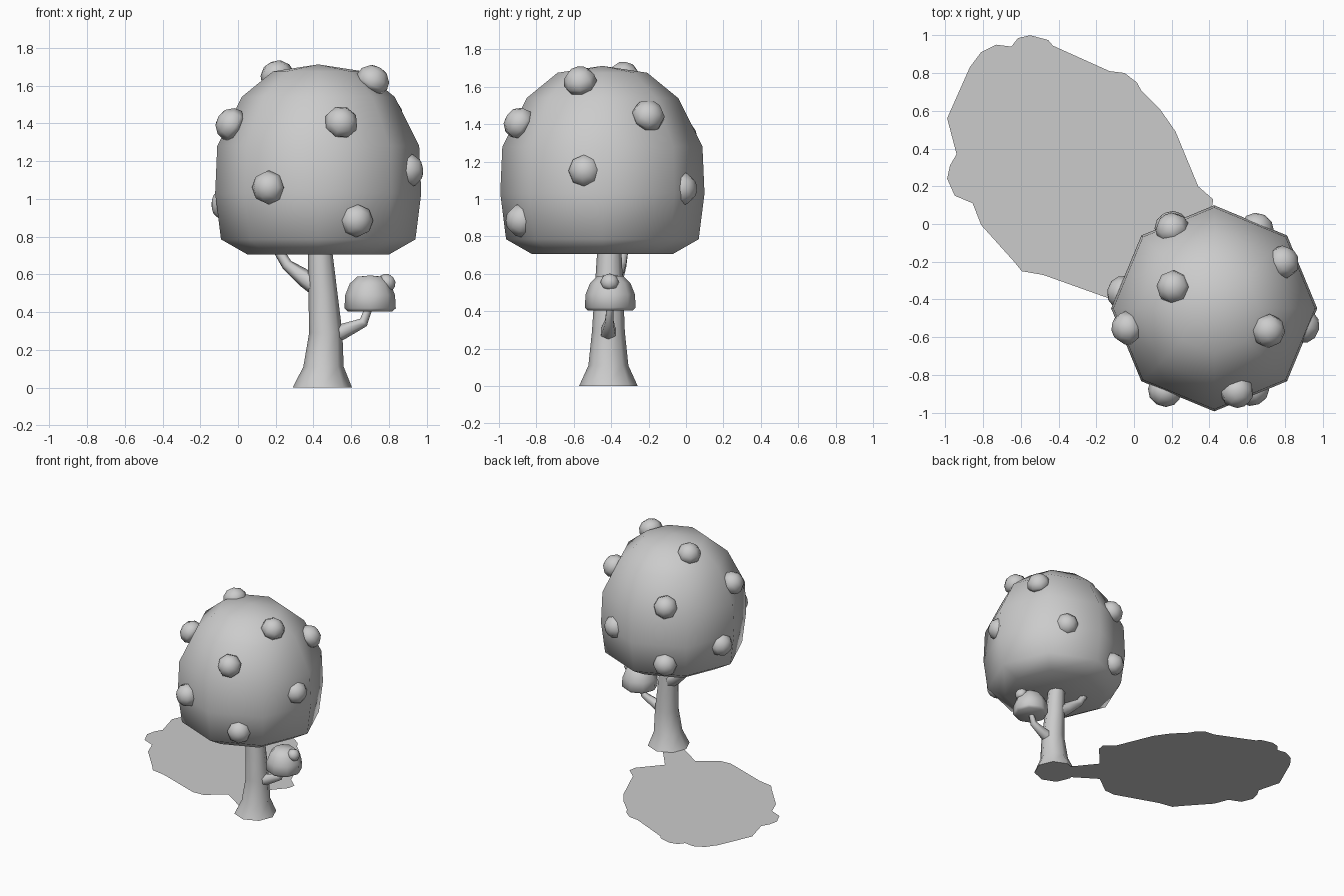
import bpy, bmesh, math
from mathutils import Vector

if "Cube" in bpy.data.objects:
    bpy.data.objects.remove(bpy.data.objects["Cube"])

SIDES = 8


def finish(name, bm, angle=65):
    bmesh.ops.recalc_face_normals(bm, faces=bm.faces)
    me = bpy.data.meshes.new(name)
    bm.to_mesh(me)
    bm.free()
    ob = bpy.data.objects.new(name, me)
    bpy.context.collection.objects.link(ob)
    bpy.ops.object.select_all(action='DESELECT')
    ob.select_set(True)
    bpy.context.view_layer.objects.active = ob
    bpy.ops.object.shade_smooth_by_angle(angle=math.radians(angle))
    return ob


def loft(bm, path, radii, dirs, sides=SIDES):
    """Skin rings of given radius along a path; close both ends."""
    rings = []
    for p, r, d in zip(path, radii, dirs):
        d = Vector(d).normalized()
        ref = Vector((0, 1, 0)) if abs(d.y) < 0.9 else Vector((1, 0, 0))
        a = ref.cross(d).normalized()
        b = d.cross(a)
        p = Vector(p)
        if r == 0:
            rings.append([bm.verts.new(p)])
        else:
            rings.append([bm.verts.new(p + r * (a * math.cos(t) + b * math.sin(t)))
                          for t in (2 * math.pi * i / sides for i in range(sides))])
    for lo, hi in zip(rings, rings[1:]):
        for i in range(sides):
            j = (i + 1) % sides
            if len(hi) == 1:
                bm.faces.new((lo[i], lo[j], hi[0]))
            else:
                bm.faces.new((lo[i], lo[j], hi[j], hi[i]))
    for ring in (rings[0], rings[-1]):
        if len(ring) > 2:
            bm.faces.new(ring)


def dome(name, centre, profile, axis=(0, 0, 1), scale=1):
    axis = Vector(axis).normalized()
    bm = bmesh.new()
    loft(bm, [Vector(centre) + axis * h * scale for r, h in profile],
         [r * scale for r, h in profile], [axis] * len(profile))
    return finish(name, bm, 85)


def limb(name, path, radii, sides=SIDES):
    pts = [Vector(p) for p in path]
    n = len(pts) - 1
    dirs = [pts[min(i + 1, n)] - pts[max(i - 1, 0)] for i in range(n + 1)]
    bm = bmesh.new()
    loft(bm, pts, radii, dirs, sides)
    return finish(name, bm)


# Trunk: flared at the foot, level rings
trunk = bmesh.new()
loft(trunk,
     [(0.447, -0.415, 0), (0.453, -0.415, 0.11), (0.465, -0.415, 0.29),
      (0.45, -0.412, 0.5), (0.435, -0.41, 0.72)],
     [0.157, 0.107, 0.088, 0.077, 0.065], [(0, 0, 1)] * 5)
finish("trunk", trunk)

# Branches
limb("right_branch", [(0.48, -0.415, 0.27), (0.55, -0.415, 0.295), (0.665, -0.41, 0.345), (0.695, -0.405, 0.43)],
     [0.05, 0.042, 0.026, 0.02], 6)
limb("left_branch", [(0.43, -0.40, 0.53), (0.36, -0.38, 0.575), (0.26, -0.345, 0.65), (0.205, -0.33, 0.74)],
     [0.055, 0.048, 0.03, 0.026], 6)

# Leaf crowns
dome("crown", (0.425, -0.447, 0),
     [(0.375, 0.705), (0.515, 0.785), (0.546, 1.03), (0.535, 1.28),
      (0.405, 1.54), (0.24, 1.675), (0, 1.712)])
dome("small_crown", (0.70, -0.405, 0),
     [(0.118, 0.403), (0.136, 0.42), (0.132, 0.49), (0.108, 0.55), (0.07, 0.587), (0, 0.594)])

# Leaf tufts: small domes facing out of the crown
TUFT = [(0.075, -0.03), (0.09, 0), (0.082, 0.04), (0.05, 0.075), (0, 0.088)]
tufts = [(0.21, -0.335, 1.645), (0.71, -0.565, 1.62), (0.785, -0.205, 1.44),
         (0.895, -0.54, 1.15), (-0.03, -0.55, 1.39), (0.545, -0.885, 1.40),
         (0.165, -0.88, 1.06), (0.625, -0.875, 0.885), (0.65, -0.03, 1.055),
         (-0.055, -0.365, 0.97), (0.205, -0.03, 1.33), (0.20, -0.02, 0.87)]
for i, p in enumerate(tufts):
    out = Vector(p) - Vector((0.425, -0.447, min(p[2], 1.1)))
    dome(f"tuft_{i + 1}", p, TUFT, out)
dome("small_tuft", (0.785, -0.408, 0.553), TUFT, (0.7, 0, 0.6), 0.55)

# Flat shadow lying on the ground
outline = [(-0.99, 0.56), (-0.87, 0.83), (-0.815, 0.855), (-0.81, 0.91), (-0.73, 0.95),
           (-0.65, 0.94), (-0.615, 0.985), (-0.55, 1.0), (-0.455, 0.975), (-0.43, 0.945),
           (-0.13, 0.81), (-0.05, 0.80), (0.015, 0.75), (0.04, 0.705), (0.14, 0.605),
           (0.22, 0.49), (0.34, 0.20), (0.42, 0.13), (0.41, 0.07), (0.26, -0.10),
           (0.43, -0.31), (0.34, -0.43), (0.11, -0.28), (-0.04, -0.39), (-0.13, -0.395),
           (-0.48, -0.27), (-0.595, -0.25), (-0.635, -0.20), (-0.81, -0.005), (-0.855, 0.11),
           (-0.95, 0.15), (-0.99, 0.24), (-0.975, 0.31), (-0.92, 0.34), (-0.94, 0.37)]
bm = bmesh.new()
face = bm.faces.new([bm.verts.new((x, y, 0.001)) for x, y in reversed(outline)])
bmesh.ops.triangulate(bm, faces=[face])
finish("ground_shadow", bm)
